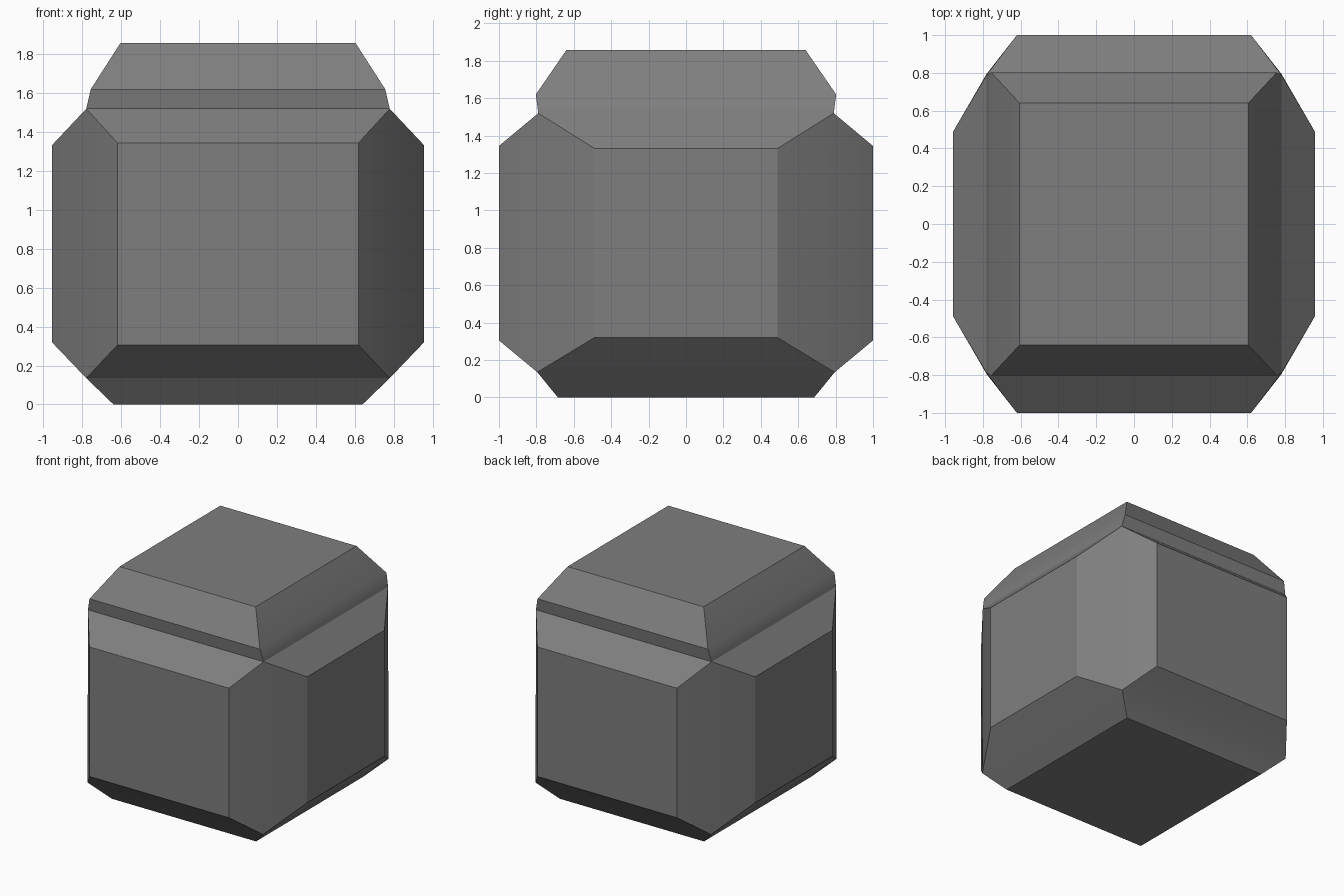
import bpy, bmesh, math
from mathutils import Vector

if "Cube" in bpy.data.objects:
    bpy.data.objects.remove(bpy.data.objects["Cube"])

# Body levels: half width x, half depth y, height z
LEVELS = [(0.64, 0.685, 0.0), (0.78, 0.795, 0.135), (0.78, 0.79, 1.52),
          (0.757, 0.803, 1.62), (0.605, 0.64, 1.857)]

bm = bmesh.new()

# Stacked rectangular rings joined into a closed block
rings = [[bm.verts.new((sx * x, sy * y, z))
          for sx, sy in ((-1, -1), (1, -1), (1, 1), (-1, 1))]
         for x, y, z in LEVELS]
walls = []
for level, (low, high) in enumerate(zip(rings, rings[1:])):
    for i in range(4):
        j = (i + 1) % 4
        face = bm.faces.new((low[i], low[j], high[j], high[i]))
        if level == 1:
            walls.append(face)
bm.faces.new(rings[0][::-1])
bm.faces.new(rings[-1])
bm.normal_update()


# Raised bevelled panel on each of the four tall walls
def raise_panel(face):
    n = face.normal.copy()
    along_y = abs(n.y) > abs(n.x)
    bmesh.ops.inset_region(bm, faces=[face], thickness=0.1, use_even_offset=True)
    mid = face.calc_center_median().z
    for v in face.verts:
        top = v.co.z > mid
        if along_y:
            v.co = Vector((math.copysign(0.62, v.co.x), math.copysign(1.0, n.y),
                           1.345 if top else 0.305))
        else:
            v.co = Vector((math.copysign(0.957, n.x), math.copysign(0.49, v.co.y),
                           1.332 if top else 0.32))


for wall in walls:
    raise_panel(wall)

bmesh.ops.recalc_face_normals(bm, faces=bm.faces)
mesh = bpy.data.meshes.new("faceted_block")
bm.to_mesh(mesh)
bm.free()
block = bpy.data.objects.new("faceted_block", mesh)
bpy.context.collection.objects.link(block)

# Dark grey surface
dark = bpy.data.materials.new("dark_grey")
dark.diffuse_color = (0.21, 0.21, 0.21, 1)
dark.use_nodes = True
dark.node_tree.nodes["Principled BSDF"].inputs["Base Color"].default_value = dark.diffuse_color
mesh.materials.append(dark)

# Shallow edges shade smooth, the others stay crisp
bpy.context.view_layer.objects.active = block
block.select_set(True)
bpy.ops.object.shade_smooth_by_angle(angle=math.radians(30))

# Crisp crease under the front panel
for edge in mesh.edges:
    a, b = (mesh.vertices[i].co for i in edge.vertices)
    if all(abs(p.z - 0.135) < 0.01 and p.y < -0.7 for p in (a, b)):
        edge.use_edge_sharp = True

# Large faces keep their flat shading
weighted = block.modifiers.new("weighted_normals", 'WEIGHTED_NORMAL')
weighted.keep_sharp = True
